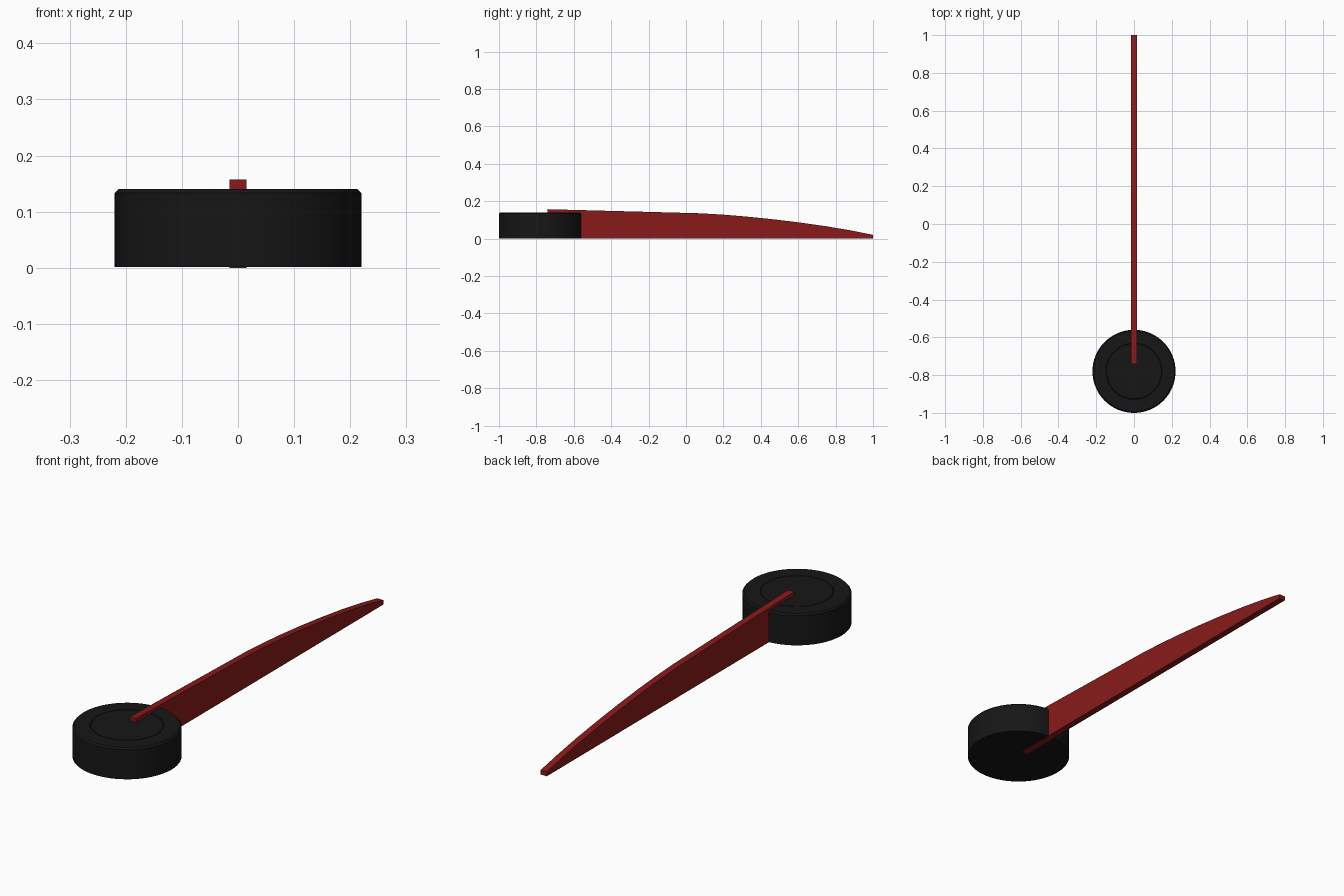
import bpy, bmesh, math
from mathutils import Vector

if "Cube" in bpy.data.objects:
    bpy.data.objects.remove(bpy.data.objects["Cube"])


def make_object(name, bm, color):
    bmesh.ops.remove_doubles(bm, verts=bm.verts, dist=1e-5)
    bmesh.ops.recalc_face_normals(bm, faces=bm.faces)
    mesh = bpy.data.meshes.new(name)
    bm.to_mesh(mesh)
    bm.free()
    obj = bpy.data.objects.new(name, mesh)
    bpy.context.collection.objects.link(obj)
    mat = bpy.data.materials.new(name + "_material")
    mat.diffuse_color = color
    mat.use_nodes = True
    mat.node_tree.nodes["Principled BSDF"].inputs["Base Color"].default_value = mat.diffuse_color
    mesh.materials.append(mat)
    return obj


# round base: turned profile with chamfered rim and a fine groove on top
bm = bmesh.new()
profile = [(0, 0.001), (0.22, 0.001), (0.22, 0.133), (0.213, 0.14), (0.149, 0.14),
           (0.147, 0.138), (0.145, 0.14), (0, 0.14)]
verts = [bm.verts.new((r, 0, z)) for r, z in profile]
edges = [bm.edges.new(pair) for pair in zip(verts, verts[1:])]
bmesh.ops.spin(bm, geom=verts + edges, cent=(0, 0, 0), axis=(0, 0, 1),
               angle=math.tau, steps=64)
base = make_object("round_base", bm, (0.008, 0.008, 0.008, 1))
base.location = (0, -0.78, 0)
bpy.context.view_layer.objects.active = base
base.select_set(True)
bpy.ops.object.shade_smooth_by_angle(angle=math.radians(30))

# long blade: side profile given thickness along x
bm = bmesh.new()
top = [(-0.74, 0.157), (-0.4, 0.148), (-0.1, 0.140), (0.08, 0.135), (0.2, 0.128),
       (0.32, 0.118), (0.45, 0.105), (0.6, 0.087), (0.75, 0.066), (0.88, 0.044), (1, 0.02)]
outline = [(-0.74, 0)] + top + [(1, 0)]
face = bm.faces.new([bm.verts.new((-0.015, y, z)) for y, z in outline])
side = bmesh.ops.extrude_face_region(bm, geom=[face], use_keep_orig=True)
bmesh.ops.translate(bm, vec=Vector((0.03, 0, 0)),
                    verts=[v for v in side["geom"] if isinstance(v, bmesh.types.BMVert)])
make_object("curved_blade", bm, (0.25, 0.01, 0.01, 1))
